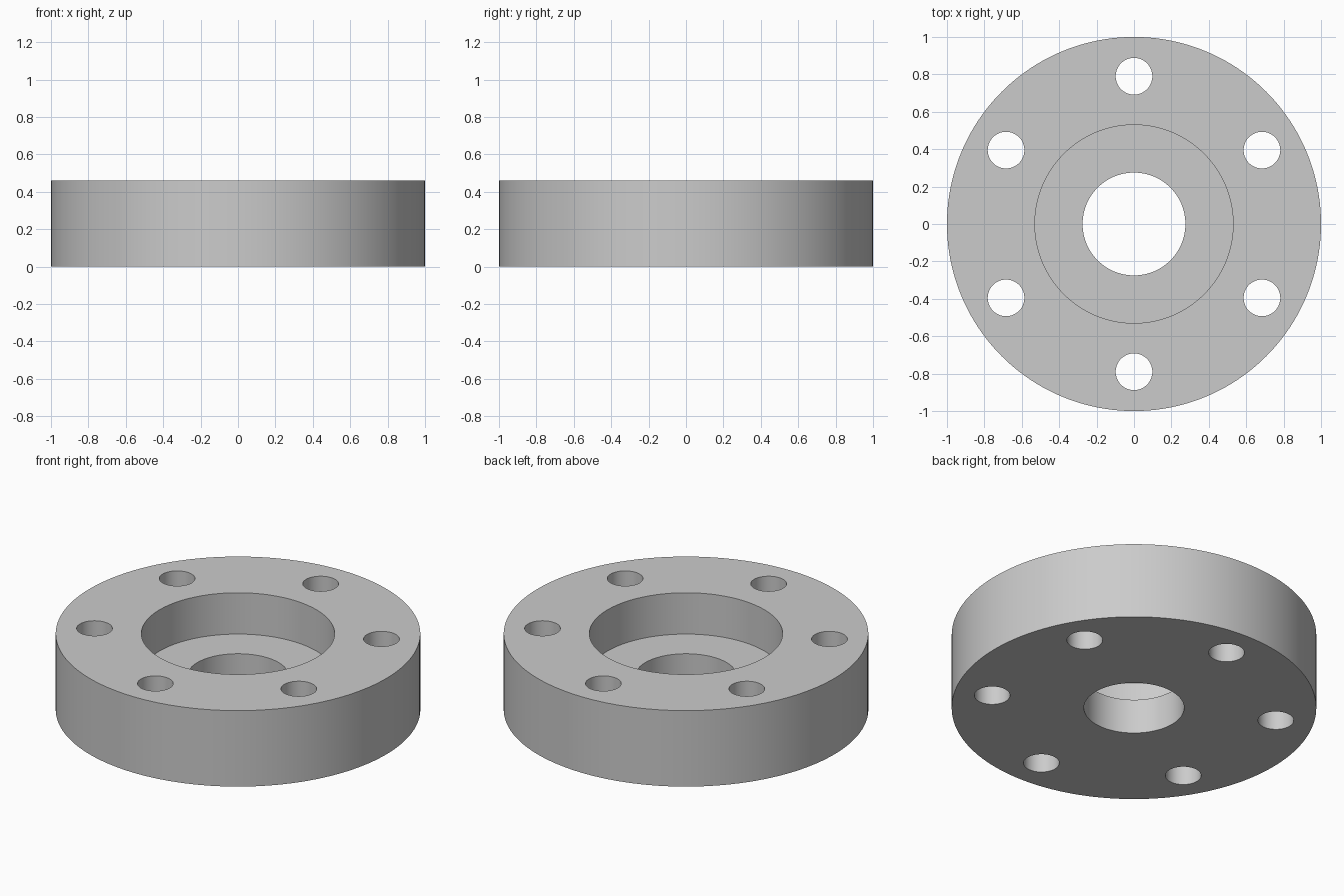
import bpy
import math

cube = bpy.data.objects.get("Cube")
if cube:
    bpy.data.objects.remove(cube, do_unlink=True)

HEIGHT = 0.46
FLOOR = 0.21          # height of the recess floor
OUTER, RECESS, BORE = 1.0, 0.53, 0.275
BOLT_CIRCLE, BOLT_RADIUS, BOLTS = 0.79, 0.098, 6

metal = bpy.data.materials.new("light grey metal")
metal.use_nodes = True
grey = (0.6, 0.6, 0.6, 1.0)
metal.diffuse_color = grey
metal.node_tree.nodes["Principled BSDF"].inputs["Base Color"].default_value = grey


def cylinder(name, radius, bottom, top, x=0.0, y=0.0, sides=64):
    bpy.ops.mesh.primitive_cylinder_add(
        vertices=sides, radius=radius, depth=top - bottom,
        location=(x, y, (bottom + top) / 2))
    obj = bpy.context.object
    obj.name = name
    obj.data.materials.append(metal)
    return obj


# Solid disc
flange = cylinder("flange_ring", OUTER, 0, HEIGHT, sides=160)

# Cutters: counterbore, through bore and the ring of bolt holes
cutters = [
    cylinder("recess_cutter", RECESS, FLOOR, HEIGHT + 0.1, sides=128),
    cylinder("bore_cutter", BORE, -0.1, HEIGHT + 0.2, sides=96),
]
for i in range(BOLTS):
    a = math.pi / 2 + i * math.tau / BOLTS
    cutters.append(cylinder("bolt_hole_cutter", BOLT_RADIUS, -0.1, HEIGHT + 0.1,
                            BOLT_CIRCLE * math.cos(a), BOLT_CIRCLE * math.sin(a)))

bpy.ops.object.select_all(action="DESELECT")
flange.select_set(True)
bpy.context.view_layer.objects.active = flange
for cutter in cutters:
    cutter.hide_render = True
    cut = flange.modifiers.new("cut", "BOOLEAN")
    cut.operation = "DIFFERENCE"
    cut.solver = "EXACT"
    cut.object = cutter
    bpy.ops.object.modifier_apply(modifier=cut.name)

for cutter in cutters:
    bpy.data.objects.remove(cutter, do_unlink=True)

# Smooth round walls, crisp rims
bpy.ops.object.shade_smooth_by_angle(angle=math.radians(30))
